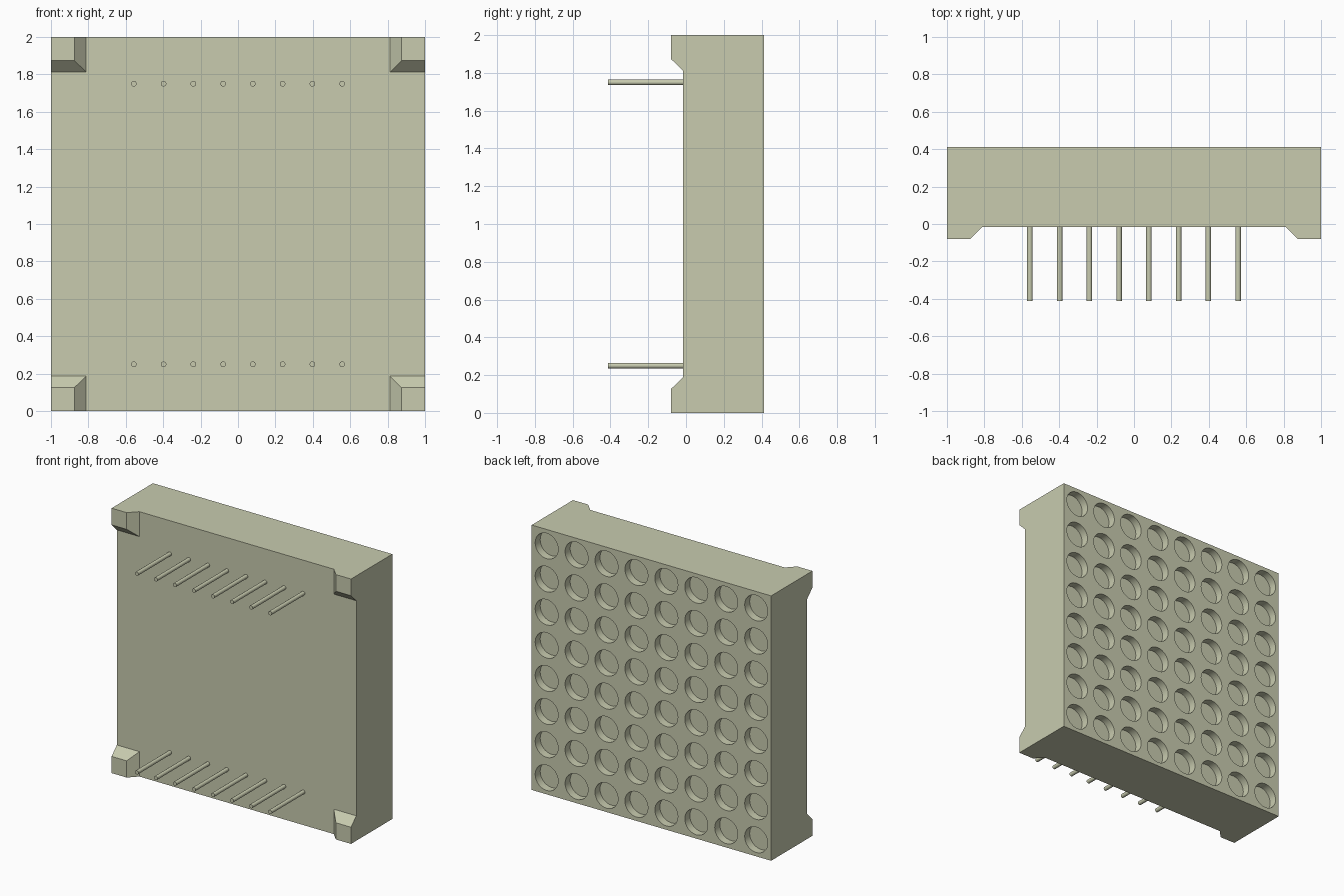
import bpy, bmesh, math
from mathutils import Matrix

if "Cube" in bpy.data.objects:
    bpy.data.objects.remove(bpy.data.objects["Cube"])

Y_BACK, Y_PANEL, Y_FOOT, Y_PIN = 0.413, -0.017, -0.08, -0.413
HOLE_R, HOLE_DEPTH, SEG = 0.096, 0.06, 32

plastic = bpy.data.materials.new("khaki_plastic")
plastic.diffuse_color = (0.58, 0.60, 0.43, 1)
plastic.use_nodes = True
plastic.node_tree.nodes["Principled BSDF"].inputs["Base Color"].default_value = plastic.diffuse_color


def finish(bm, name):
    bmesh.ops.remove_doubles(bm, verts=bm.verts, dist=1e-5)
    bmesh.ops.recalc_face_normals(bm, faces=bm.faces)
    mesh = bpy.data.meshes.new(name)
    bm.to_mesh(mesh)
    bm.free()
    mesh.materials.append(plastic)
    obj = bpy.data.objects.new(name, mesh)
    bpy.context.collection.objects.link(obj)
    return obj


def smooth(obj):
    bpy.ops.object.select_all(action='DESELECT')
    obj.select_set(True)
    bpy.context.view_layer.objects.active = obj
    bpy.ops.object.shade_smooth_by_angle(angle=math.radians(35))


# Body: an 8 x 8 grid of square cells, each with a round blind hole
bm = bmesh.new()
for col in range(8):
    for row in range(8):
        cx, cz = -0.875 + 0.25 * col, 0.125 + 0.25 * row
        outer, rim, floor = [], [], []
        for i in range(SEG):
            a = 2 * math.pi * i / SEG
            c, s = math.cos(a), math.sin(a)
            k = 0.125 / max(abs(c), abs(s))
            outer.append(bm.verts.new((cx + k * c, Y_BACK, cz + k * s)))
            for ring, y in ((rim, Y_BACK), (floor, Y_BACK - HOLE_DEPTH)):
                ring.append(bm.verts.new((cx + HOLE_R * c, y, cz + HOLE_R * s)))
        for a, b in ((outer, rim), (rim, floor)):
            for i in range(SEG):
                j = (i + 1) % SEG
                bm.faces.new((a[i], a[j], b[j], b[i]))
        bm.faces.new(floor)
bmesh.ops.remove_doubles(bm, verts=bm.verts, dist=1e-4)

# Side walls and pin-side panel, drawn out from the grid outline
border = [e for e in bm.edges if e.is_boundary]
drawn = bmesh.ops.extrude_edge_only(bm, edges=border)["geom"]
for v in (g for g in drawn if isinstance(g, bmesh.types.BMVert)):
    v.co.y = Y_PANEL
bmesh.ops.contextual_create(
    bm, geom=[g for g in drawn if isinstance(g, bmesh.types.BMEdge) and g.is_boundary])
smooth(finish(bm, "matrix_body"))

# Corner feet: square blocks whose two inner sides slope
for side, sx in (("left", -1), ("right", 1)):
    for level, sz in (("lower", -1), ("upper", 1)):
        bm = bmesh.new()
        rings = []
        for inner, y in ((0.812, Y_PANEL), (0.874, Y_FOOT)):
            rings.append([bm.verts.new((sx * x, y, 1 + sz * z)) for x, z in
                          ((inner, inner), (1, inner), (1, 1), (inner, 1))])
        for i in range(4):
            j = (i + 1) % 4
            bm.faces.new((rings[0][i], rings[0][j], rings[1][j], rings[1][i]))
        for ring in rings:
            bm.faces.new(ring)
        finish(bm, f"{level}_{side}_foot")

# Two rows of eight round pins
for level, z in (("lower", 0.25), ("upper", 1.75)):
    bm = bmesh.new()
    for i in range(8):
        place = (Matrix.Translation((-0.557 + 0.1591 * i, (Y_PIN + Y_PANEL) / 2, z))
                 @ Matrix.Rotation(math.pi / 2, 4, 'X'))
        bmesh.ops.create_cone(bm, cap_ends=True, segments=16, radius1=0.015,
                              radius2=0.015, depth=Y_PANEL - Y_PIN, matrix=place)
    smooth(finish(bm, f"{level}_pin_row"))
